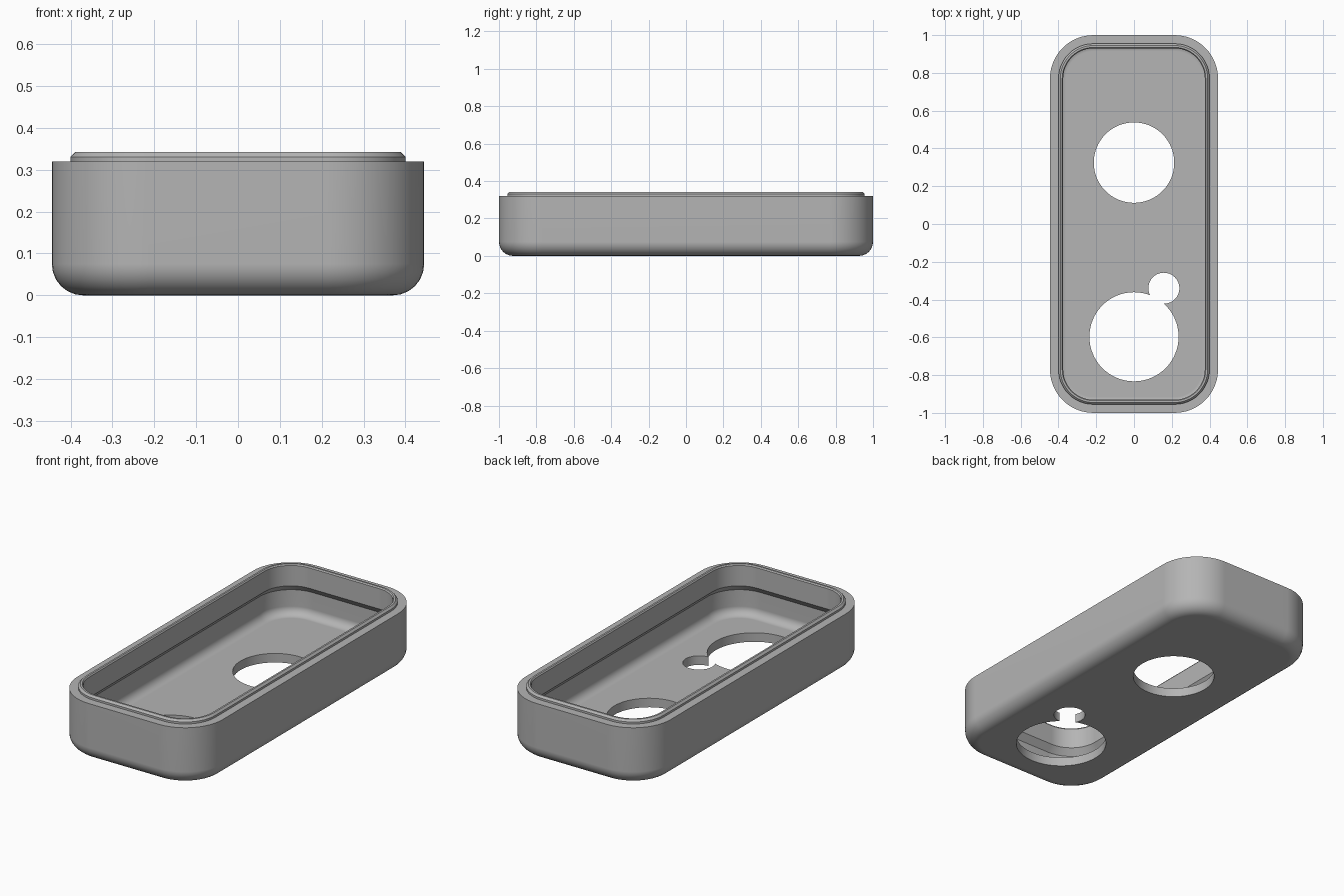
import bpy, bmesh
from math import sin, cos, pi, radians

cube = bpy.data.objects.get("Cube")
if cube:
    bpy.data.objects.remove(cube, do_unlink=True)

HALF_X, HALF_Y, CORNER = 0.445, 1.0, 0.23
CORNER_STEPS, FILLET_STEPS = 12, 6

grey = bpy.data.materials.new("plain grey")
grey.use_nodes = True
colour = (0.46, 0.46, 0.46, 1)
grey.diffuse_color = colour
grey.node_tree.nodes["Principled BSDF"].inputs["Base Color"].default_value = colour


def ring(bm, inset, z):
    """Rounded rectangle drawn inwards from the outer outline."""
    r = CORNER - inset
    verts = []
    for k, (sx, sy) in enumerate([(1, 1), (-1, 1), (-1, -1), (1, -1)]):
        for i in range(CORNER_STEPS + 1):
            a = (k + i / CORNER_STEPS) * pi / 2
            verts.append(bm.verts.new((sx * (HALF_X - CORNER) + r * cos(a),
                                       sy * (HALF_Y - CORNER) + r * sin(a), z)))
    return verts


def fillet(inset, base, radius):
    """Quarter round from the flat bottom up to the wall, as (inset, z)."""
    angles = [i / FILLET_STEPS * pi / 2 for i in range(FILLET_STEPS + 1)]
    return [(inset + radius * (1 - sin(a)), base + radius * (1 - cos(a))) for a in angles]


# Wall section: outer wall, stepped lip, undercut inner wall, floor
section = fillet(0, 0, 0.075)
section += [(0, 0.32), (0.045, 0.32), (0.045, 0.331), (0.055, 0.342), (0.065, 0.342),
            (0.07, 0.335), (0.07, 0.222), (0.04, 0.187)]
section += reversed(fillet(0.04, 0.05, 0.045))

bm = bmesh.new()
rings = [ring(bm, inset, z) for inset, z in section]
for low, high in zip(rings, rings[1:]):
    n = len(low)
    for i in range(n):
        j = (i + 1) % n
        bm.faces.new((low[i], low[j], high[j], high[i]))
bm.faces.new(reversed(rings[0]))
bm.faces.new(rings[-1])
bmesh.ops.recalc_face_normals(bm, faces=bm.faces)
mesh = bpy.data.meshes.new("case_shell")
bm.to_mesh(mesh)
bm.free()
shell = bpy.data.objects.new("case_shell", mesh)
bpy.context.collection.objects.link(shell)
mesh.materials.append(grey)

# Round openings through the floor
for name, x, y, radius in [("rear_opening", 0, 0.325, 0.213),
                           ("front_opening", 0, -0.597, 0.236),
                           ("small_opening", 0.158, -0.34, 0.082)]:
    bpy.ops.mesh.primitive_cylinder_add(vertices=64, radius=radius, depth=0.2, location=(x, y, 0.02))
    cutter = bpy.context.object
    cutter.name = name + "_cutter"
    cutter.data.materials.append(grey)
    cut = shell.modifiers.new(name, "BOOLEAN")
    cut.operation, cut.solver, cut.object = "DIFFERENCE", "EXACT", cutter
    bpy.ops.object.select_all(action="DESELECT")
    bpy.context.view_layer.objects.active = shell
    shell.select_set(True)
    bpy.ops.object.modifier_apply(modifier=cut.name)
    bpy.data.objects.remove(cutter, do_unlink=True)

# Smooth rounds with crisp edges
bpy.ops.object.shade_smooth_by_angle(angle=radians(30))
weighted = shell.modifiers.new("even_normals", "WEIGHTED_NORMAL")
weighted.keep_sharp = True
